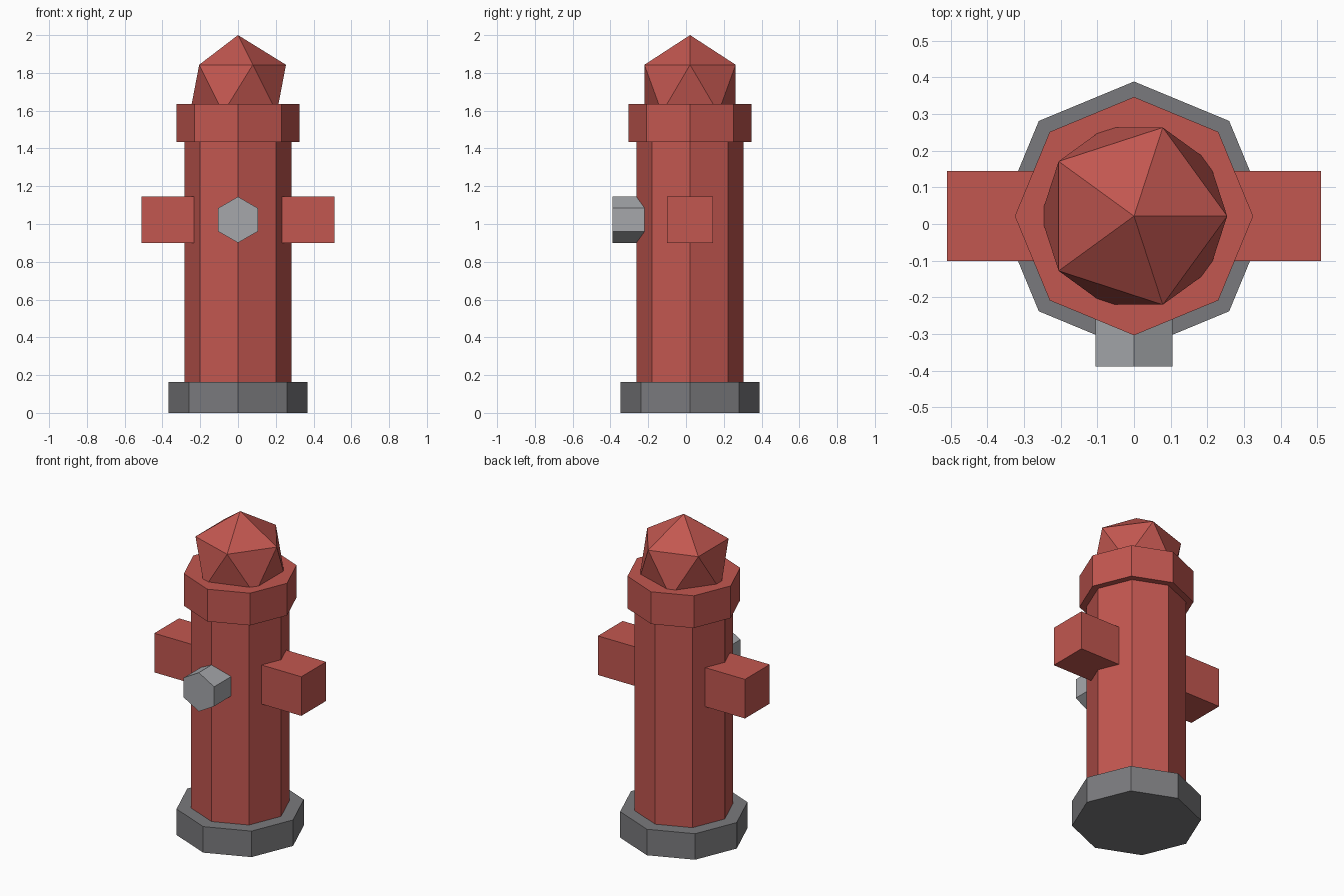
import bpy, bmesh, math
from mathutils import Matrix, Vector

if "Cube" in bpy.data.objects:
    bpy.data.objects.remove(bpy.data.objects["Cube"])

CY = 0.0215  # centre line of the barrel


def material(name, rgb):
    m = bpy.data.materials.new(name)
    m.diffuse_color = (*rgb, 1.0)
    m.use_nodes = True
    m.node_tree.nodes["Principled BSDF"].inputs["Base Color"].default_value = m.diffuse_color
    return m


RED = material("hydrant_red", (0.54, 0.095, 0.08))
DARK = material("dark_grey", (0.195, 0.195, 0.205))
LIGHT = material("light_grey", (0.38, 0.39, 0.41))


def finish(name, bm, mat):
    bmesh.ops.recalc_face_normals(bm, faces=bm.faces)
    me = bpy.data.meshes.new(name)
    bm.to_mesh(me)
    bm.free()
    me.materials.append(mat)
    ob = bpy.data.objects.new(name, me)
    bpy.context.collection.objects.link(ob)
    return ob


def prism(name, sides, radius, length, mat, matrix):
    """Regular prism along local z from 0 to length, with a corner on local +y."""
    bm = bmesh.new()
    ring = [bm.verts.new((radius * math.sin(a), radius * math.cos(a), 0))
            for a in (2 * math.pi * i / sides for i in range(sides))]
    face = bm.faces.new(ring)
    ext = bmesh.ops.extrude_face_region(bm, geom=[face], use_keep_orig=True)
    top = [v for v in ext["geom"] if isinstance(v, bmesh.types.BMVert)]
    bmesh.ops.translate(bm, verts=top, vec=(0, 0, length))
    bmesh.ops.transform(bm, matrix=matrix, verts=bm.verts)
    return finish(name, bm, mat)


def box(name, lo, hi, mat):
    lo, hi = Vector(lo), Vector(hi)
    bm = bmesh.new()
    bmesh.ops.create_cube(bm, size=1)
    bmesh.ops.scale(bm, vec=hi - lo, verts=bm.verts)
    bmesh.ops.translate(bm, vec=(lo + hi) / 2, verts=bm.verts)
    return finish(name, bm, mat)


# Stacked octagonal parts: foot, barrel, collar
for name, r, z0, z1, mat in (("base", 0.367, 0.0, 0.163, DARK),
                             ("barrel", 0.284, 0.02, 1.5, RED),
                             ("collar", 0.325, 1.433, 1.635, RED)):
    prism(name, 8, r, z1 - z0, mat, Matrix.Translation((0, CY, z0)))

# Faceted dome sunk into the collar
bm = bmesh.new()
bmesh.ops.create_icosphere(bm, subdivisions=1, radius=0.284,
                           matrix=Matrix.Translation((0, CY, 1.716)))
finish("dome", bm, RED)

# Side outlets
for name, s in (("left_outlet", -1), ("right_outlet", 1)):
    xs = sorted((s * 0.2, s * 0.51))
    box(name, (xs[0], CY - 0.1225, 0.9), (xs[1], CY + 0.1225, 1.145), RED)

# Front hexagonal cap, pointing forward
prism("front_cap", 6, 0.122, 0.22, LIGHT,
      Matrix.Translation((0, -0.168, 1.0225)) @ Matrix.Rotation(math.pi / 2, 4, 'X'))
